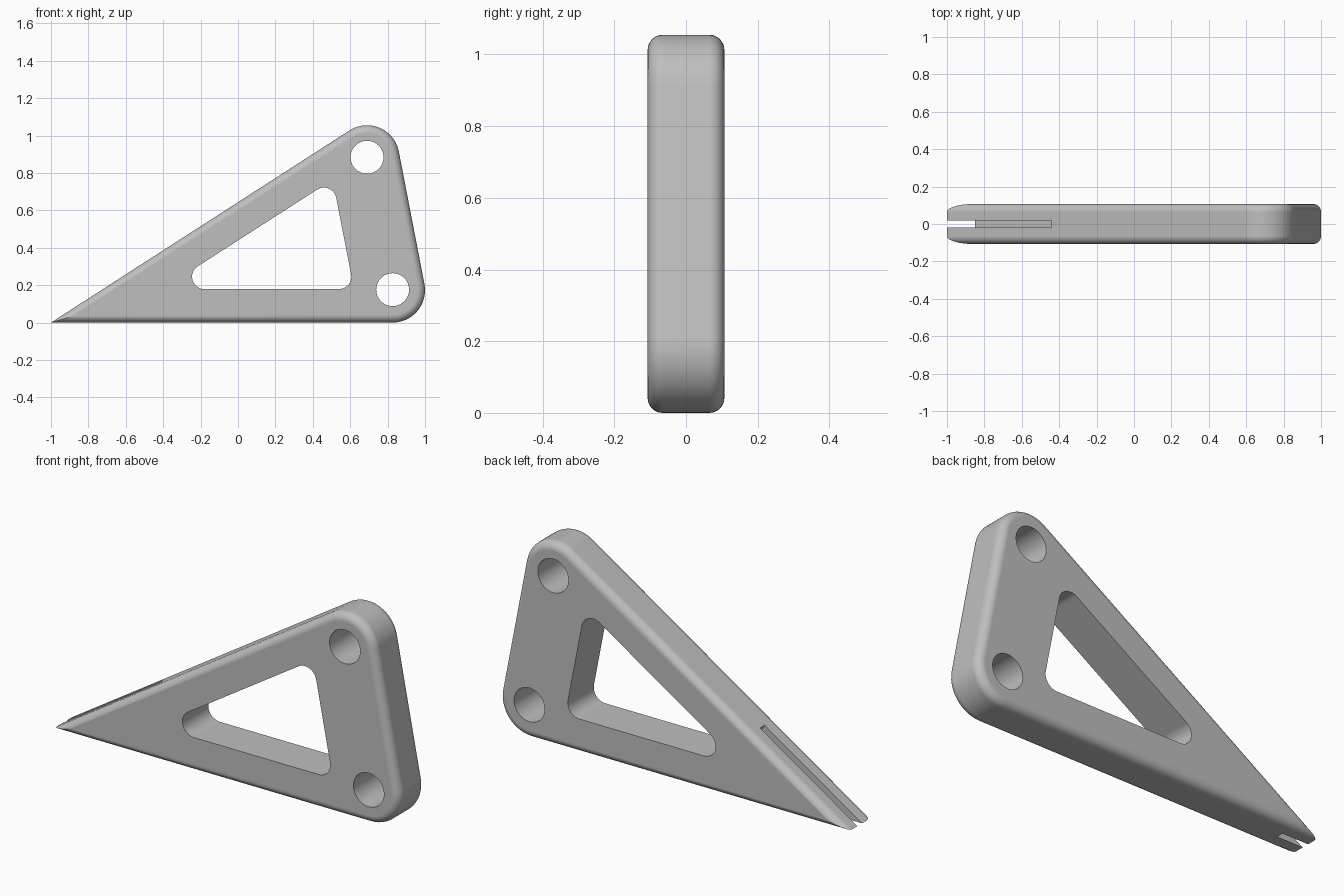
import bpy
import math
from mathutils import Vector

if "Cube" in bpy.data.objects:
    bpy.data.objects.remove(bpy.data.objects["Cube"], do_unlink=True)

HALF = 0.107      # half thickness
FILLET = 0.042    # rounding of the outer edges
ROUND = 0.173     # radius of the two big corners
SLOPE = math.radians(32.77)

grey = bpy.data.materials.new("grey plastic")
grey.use_nodes = True
COLOUR = (0.52, 0.52, 0.52, 1)
grey.diffuse_color = COLOUR
grey.node_tree.nodes["Principled BSDF"].inputs["Base Color"].default_value = COLOUR


def outline(centres, radius, steps=14, sharp=()):
    """Counter-clockwise outline around corner centres; sharp corners are mitred."""
    pts = []
    cs = [Vector(c) for c in centres]
    for i, c in enumerate(cs):
        d1, d2 = c - cs[i - 1], cs[(i + 1) % len(cs)] - c
        n1 = Vector((d1.y, -d1.x)).normalized()
        n2 = Vector((d2.y, -d2.x)).normalized()
        if i in sharp:
            pts.append(c + (n1 + n2) * radius / (1 + n1.dot(n2)))
            continue
        a1 = math.atan2(n1.y, n1.x)
        turn = (math.atan2(n2.y, n2.x) - a1) % math.tau
        for k in range(steps + 1):
            a = a1 + turn * k / steps
            pts.append(c + radius * Vector((math.cos(a), math.sin(a))))
    return pts


def circle(x, z, radius, n=48):
    return [Vector((x + radius * math.cos(math.tau * k / n),
                    z + radius * math.sin(math.tau * k / n))) for k in range(n)]


def loft(name, layers):
    """Solid from equal-length outlines stacked along y: [(y, points), ...]."""
    n = len(layers[0][1])
    verts = [(p.x, y, p.y) for y, pts in layers for p in pts]
    faces = [tuple(range(n)), tuple(reversed(range(len(verts) - n, len(verts))))]
    for j in range(len(layers) - 1):
        for i in range(n):
            a, b = j * n + i, j * n + (i + 1) % n
            faces.append((a, a + n, b + n, b))
    mesh = bpy.data.meshes.new(name)
    mesh.from_pydata(verts, [], faces)
    mesh.materials.append(grey)
    obj = bpy.data.objects.new(name, mesh)
    bpy.context.collection.objects.link(obj)
    return obj


# Wedge body with rounded edges, front to back
body_centres = [(ROUND / math.tan(SLOPE / 2) - 1, ROUND), (0.827, ROUND), (0.69, 0.882)]
steps = 8
half_layers = []
for k in range(steps + 1):
    a = math.pi / 2 * k / steps
    inset = FILLET * (1 - math.sin(a))
    half_layers.append((HALF - FILLET + FILLET * math.cos(a),
                        outline(body_centres, ROUND - inset, sharp=(0,))))
layers = [(-y, pts) for y, pts in half_layers] + half_layers[::-1]
body = loft("wedge_body", layers)

# Cutters: triangular window, two bolt holes, slot along the slope
along = Vector((math.cos(SLOPE), math.sin(SLOPE)))
across = Vector((-along.y, along.x))
tip = Vector((-1, 0))
slot = [tip + along * s + across * t
        for s, t in ((-0.3, -0.081), (0.666, -0.081), (0.666, 0.1), (-0.3, 0.1))]
window = outline([(-0.18, 0.245), (0.54, 0.245), (0.46, 0.656)], 0.066, 10)
cuts = {"window_cutter": (window, 0.2),
        "lower_hole_cutter": (circle(0.827, 0.176, 0.088), 0.2),
        "upper_hole_cutter": (circle(0.69, 0.884, 0.088), 0.2),
        "slot_cutter": (slot, 0.019)}
cutters = []
for name, (pts, depth) in cuts.items():
    cutter = loft(name, [(-depth, pts), (depth, pts)])
    cutter.hide_render = True
    cutters.append(cutter)
    mod = body.modifiers.new(name, "BOOLEAN")
    mod.operation = "DIFFERENCE"
    mod.solver = "EXACT"
    mod.object = cutter

# Bake the cuts, then smooth the rounded edges
graph = bpy.context.evaluated_depsgraph_get()
body_mesh = bpy.data.meshes.new_from_object(body.evaluated_get(graph))
body.modifiers.clear()
body.data = body_mesh
for cutter in cutters:
    bpy.data.objects.remove(cutter, do_unlink=True)

bpy.ops.object.select_all(action="DESELECT")
body.select_set(True)
bpy.context.view_layer.objects.active = body
bpy.ops.object.shade_smooth_by_angle(angle=math.radians(30))
weighted = body.modifiers.new("weighted_normals", "WEIGHTED_NORMAL")
weighted.keep_sharp = True
